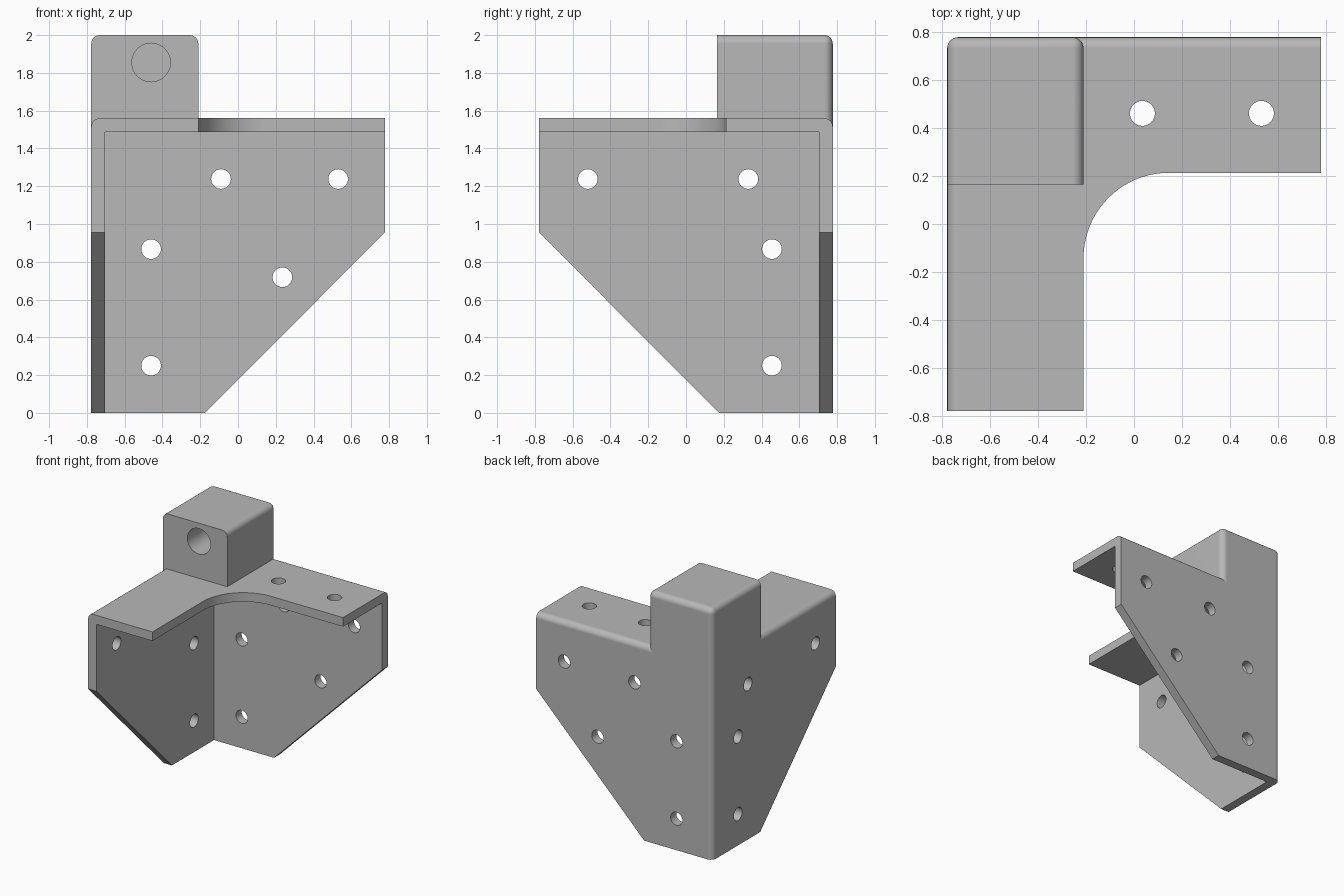
import bpy, bmesh, math

cube = bpy.data.objects.get("Cube")
if cube:
    bpy.data.objects.remove(cube, do_unlink=True)

W = 0.777        # half width of the bracket
INNER = 0.705    # inner face of both walls
TOP = 1.56       # top of the flange
ARM = -0.21      # inner edge of the flange arm and of the block
ROUND = 0.045    # edge rounding

grey = bpy.data.materials.new("mid grey")
grey.use_nodes = True
grey.diffuse_color = (0.48, 0.48, 0.48, 1)
grey.node_tree.nodes["Principled BSDF"].inputs["Base Color"].default_value = grey.diffuse_color


def prism(name, axis, points, low, high, round_if=None):
    """Extrude a 2D profile along an axis, rounding edges picked by a rule."""
    bm = bmesh.new()

    def place(p, depth):
        co = list(p)
        co.insert(axis, depth)
        return bm.verts.new(co)

    a = [place(p, low) for p in points]
    b = [place(p, high) for p in points]
    bm.faces.new(a)
    bm.faces.new(b)
    for i in range(len(a)):
        j = (i + 1) % len(a)
        bm.faces.new((a[i], a[j], b[j], b[i]))
    bmesh.ops.recalc_face_normals(bm, faces=bm.faces)
    if round_if:
        edges = [e for e in bm.edges if round_if((e.verts[0].co + e.verts[1].co) / 2)]
        bmesh.ops.bevel(bm, geom=edges, offset=ROUND, segments=6, profile=0.5, affect='EDGES')
    mesh = bpy.data.meshes.new(name)
    bm.to_mesh(mesh)
    bm.free()
    mesh.materials.append(grey)
    obj = bpy.data.objects.new(name, mesh)
    bpy.context.collection.objects.link(obj)
    return obj


def rect(x0, y0, x1, y1):
    return [(x0, y0), (x1, y0), (x1, y1), (x0, y1)]


def circle(x, y, r, n=32):
    return [(x + r * math.cos(math.tau * i / n), y + r * math.sin(math.tau * i / n)) for i in range(n)]


def cut(target, axis, points, low, high):
    cutter = prism("cutter", axis, points, low, high)
    cutter.hide_render = True
    mod = target.modifiers.new("cut", 'BOOLEAN')
    mod.operation = 'DIFFERENCE'
    mod.solver = 'EXACT'
    mod.object = cutter
    bpy.context.view_layer.objects.active = target
    bpy.ops.object.modifier_apply(modifier=mod.name)
    bpy.data.objects.remove(cutter, do_unlink=True)


def finish(obj):
    bpy.ops.object.select_all(action='DESELECT')
    obj.select_set(True)
    bpy.context.view_layer.objects.active = obj
    bpy.ops.object.shade_smooth_by_angle(angle=math.radians(30))
    mod = obj.modifiers.new("even shading", 'WEIGHTED_NORMAL')
    mod.keep_sharp = True


def outer(c):
    """How many outer planes (right side, back) a point lies on."""
    return (c.x < -W + 0.01) + (c.y > W - 0.01)


# Corner bracket: two walls and a flange left from a hollowed box
bracket = prism("corner_bracket", 2, rect(-W, -W, W, W), 0, TOP,
                lambda c: outer(c) == 2 or (outer(c) == 1 and c.z > TOP - 0.01))
cut(bracket, 2, rect(-INNER, -2, 2, INNER), -1, 1.488)

# Flange cutout with a large inside fillet
R = 0.355
cx, cy = ARM + R, 0.213 - R
fillet = [(cx - R * math.sin(t), cy + R * math.cos(t))
          for t in (math.pi / 2 * i / 20 for i in range(21))]
cut(bracket, 2, fillet + [(ARM, -2), (2, -2), (2, 0.213)], 1.3, 1.8)

# Sloped lower corner of each wall
cut(bracket, 1, [(-0.375, -0.2), (0.977, 1.155), (0.977, -0.2)], -1, 1)
cut(bracket, 0, [(0.375, -0.2), (-0.977, 1.155), (-0.977, -0.2)], -1, 1)

# Screw holes: back wall, side wall, flange
for x, z in [(-0.09, 1.238), (0.53, 1.238), (-0.46, 0.867), (-0.46, 0.25), (0.235, 0.718)]:
    cut(bracket, 1, circle(x, z, 0.052), 0.6, 1)
for y, z in [(-0.52, 1.238), (0.33, 1.238), (0.455, 0.867), (0.455, 0.25)]:
    cut(bracket, 0, circle(y, z, 0.052), -1, -0.6)
for x in (0.035, 0.53):
    cut(bracket, 2, circle(x, 0.46, 0.052), 1.3, 1.8)
finish(bracket)

# Raised block on the corner, with a blind bore from the front
def block_edge(c):
    sides = outer(c) + (c.x > ARM - 0.01)
    return sides == 2 or (sides == 1 and c.z > 1.99)


block = prism("corner_block", 2, rect(-W, 0.165, ARM, W), 1.5, 2, block_edge)
cut(block, 1, circle(-0.46, 1.855, 0.102, 48), 0, 0.68)
finish(block)
